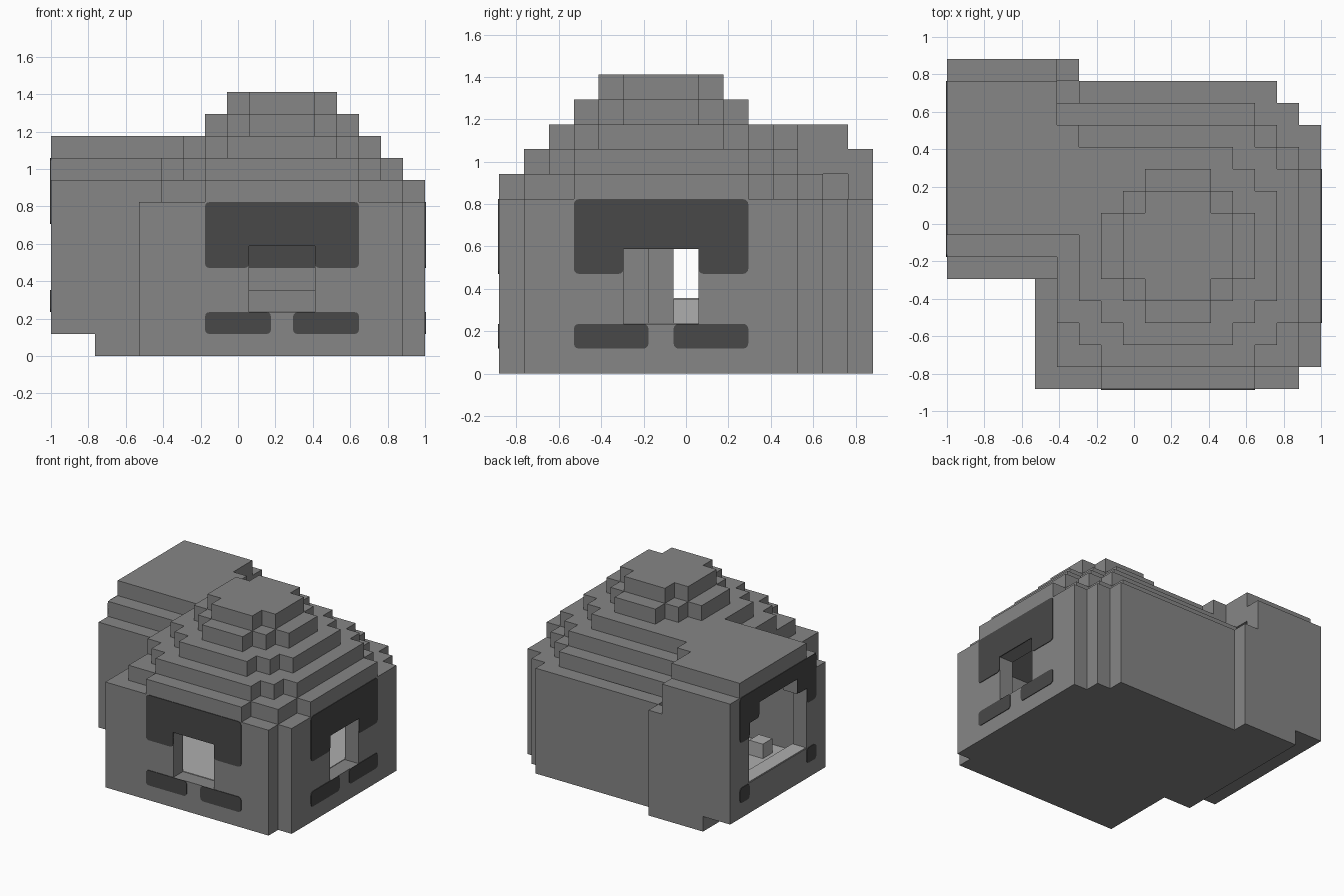
import bpy, bmesh
from mathutils import Vector

U = 2 / 17                        # one block
ORIGIN = Vector((-1, -7.5 * U, 0))

old = bpy.data.objects.get("Cube")
if old:
    bpy.data.objects.remove(old, do_unlink=True)


def material(name, value):
    m = bpy.data.materials.new(name)
    m.use_nodes = True
    color = (value, value, value, 1)
    m.diffuse_color = color
    m.node_tree.nodes["Principled BSDF"].inputs["Base Color"].default_value = color
    return m


STONE = material("stone grey", 0.24)
DARK = material("dark grey trim", 0.065)
PALE = material("pale grey floor", 0.42)


def finish(bm, name, mat):
    mesh = bpy.data.meshes.new(name)
    bm.to_mesh(mesh)
    bm.free()
    mesh.materials.append(mat)
    obj = bpy.data.objects.new(name, mesh)
    bpy.context.collection.objects.link(obj)
    return obj


def block(name, lo, hi, mat, round_axis=None):
    """Box in block units; optionally round the edges along one axis."""
    bm = bmesh.new()
    bmesh.ops.create_cube(bm, size=1)
    lo, hi = Vector(lo), Vector(hi)
    for v in bm.verts:
        v.co = ORIGIN + U * Vector([(a + b) / 2 + c * (b - a) for a, b, c in zip(lo, hi, v.co)])
    if round_axis is not None:
        edges = [e for e in bm.edges
                 if abs((e.verts[0].co - e.verts[1].co).normalized()[round_axis]) > 0.9]
        bmesh.ops.bevel(bm, geom=edges, offset=0.025, segments=3, profile=0.5, affect='EDGES')
    return finish(bm, name, mat)


# Blocks of the building, by layer
cells = set()


def region(x0, x1, y0, y1, z0, z1):
    return {(x, y, z) for x in range(x0, x1) for y in range(y0, y1) for z in range(z0, z1)}


# walls of the hall and the annex
for r in ((4, 16, 0, 13), (4, 17, 1, 12), (4, 15, 0, 14)):
    cells |= region(*r, 0, 7)
cells |= region(2, 6, 5, 15, 0, 1) | region(0, 6, 5, 15, 1, 7)

# stepped roof, bottom layer first
roof = [
    [(5, 16, 1, 11), (7, 14, 0, 13), (5, 17, 3, 10), (5, 15, 1, 12), (5, 14, 5, 13),
     (0, 6, 5, 13), (0, 5, 5, 15)],
    [(7, 14, 1, 12), (6, 15, 2, 11), (5, 16, 3, 10), (5, 14, 6, 12), (0, 5, 6, 15), (0, 6, 6, 12)],
    [(8, 13, 2, 11), (7, 14, 3, 10), (6, 15, 4, 9), (6, 13, 7, 11), (0, 5, 7, 14), (0, 6, 7, 12)],
    [(9, 12, 3, 10), (8, 13, 4, 9), (7, 14, 5, 8)],
    [(9, 12, 4, 9), (8, 13, 5, 8)],
]
for i, layer in enumerate(roof):
    for r in layer:
        cells |= region(*r, 7 + i, 8 + i)

# hollow rooms
for r in ((5, 15, 1, 12), (5, 14, 1, 13), (5, 16, 2, 11)):
    cells -= region(*r, 2, 7)
cells -= region(1, 5, 6, 14, 2, 8) | region(5, 6, 6, 14, 2, 7)
# window openings and annex doorway
cells -= region(9, 12, 0, 1, 2, 5)
cells -= region(16, 17, 5, 8, 2, 5)
cells -= region(0, 1, 7, 13, 3, 7) | region(0, 1, 8, 12, 3, 8)

# skin around the blocks
bm = bmesh.new()
for cell in sorted(cells):
    for axis in range(3):
        for side in (0, 1):
            near = list(cell)
            near[axis] += 2 * side - 1
            if tuple(near) in cells:
                continue
            b, c = (axis + 1) % 3, (axis + 2) % 3
            quad = []
            for p, q in ((0, 0), (1, 0), (1, 1), (0, 1)):
                v = list(cell)
                v[axis] += side
                v[b] += p
                v[c] += q
                quad.append(bm.verts.new(ORIGIN + U * Vector(v)))
            bm.faces.new(quad if side else quad[::-1])
bmesh.ops.remove_doubles(bm, verts=bm.verts[:], dist=0.001)
bmesh.ops.dissolve_limit(bm, angle_limit=0.01, verts=bm.verts[:], edges=bm.edges[:])
finish(bm, "building_shell", STONE)


# Dark trim plates, given as (along, along, z, z) on a wall
T = 0.04


def trim(name, axis, wall, a0, a1, z0, z1):
    w0, w1 = wall - T, wall + T
    lo, hi = ((w0, a0, z0), (w1, a1, z1)) if axis == 0 else ((a0, w0, z0), (a1, w1, z1))
    block(name, lo, hi, DARK, axis)


for name, axis, wall, s in (("front", 1, 0, 7), ("left", 0, 17, 3)):
    trim(name + "_band_start", axis, wall, s, s + 2, 4, 7)
    trim(name + "_band_end", axis, wall, s + 5, s + 7, 4, 7)
    trim(name + "_band_top", axis, wall, s, s + 7, 5, 7)
    trim(name + "_sill_start", axis, wall, s, s + 3, 1, 2)
    trim(name + "_sill_end", axis, wall, s + 4, s + 7, 1, 2)

for side, a in (("front", 6), ("back", 13)):
    trim("annex_band_" + side, 0, 0, a, a + 1, 6, 9)
    trim("annex_sill_" + side, 0, 0, a, a + 1, 2, 3)
trim("annex_band_top", 0, 0, 6, 14, 8, 9)
trim("annex_corner_front", 0, 0, 6, 8, 7, 9)
trim("annex_corner_back", 0, 0, 12, 14, 7, 9)
trim("inner_back_band", 1, 13, 7, 14, 4, 7)

# Interior: pale floors, doorway step, ledge and stool
block("hall_floor", (5, 1, 2 - T), (14, 13, 2 + T), PALE)
block("hall_floor_side", (14, 2, 2 - T), (16, 11, 2 + T), PALE)
block("annex_floor", (1, 6, 2 - T), (5, 14, 2 + T), PALE)
block("doorway_step", (0.05, 7, 2.5), (1 + T, 13, 3 + T), PALE)
block("back_ledge", (7, 12, 2), (14, 13, 3), STONE)
block("stool", (2.5, 7, 2), (3.5, 8, 3), PALE)
